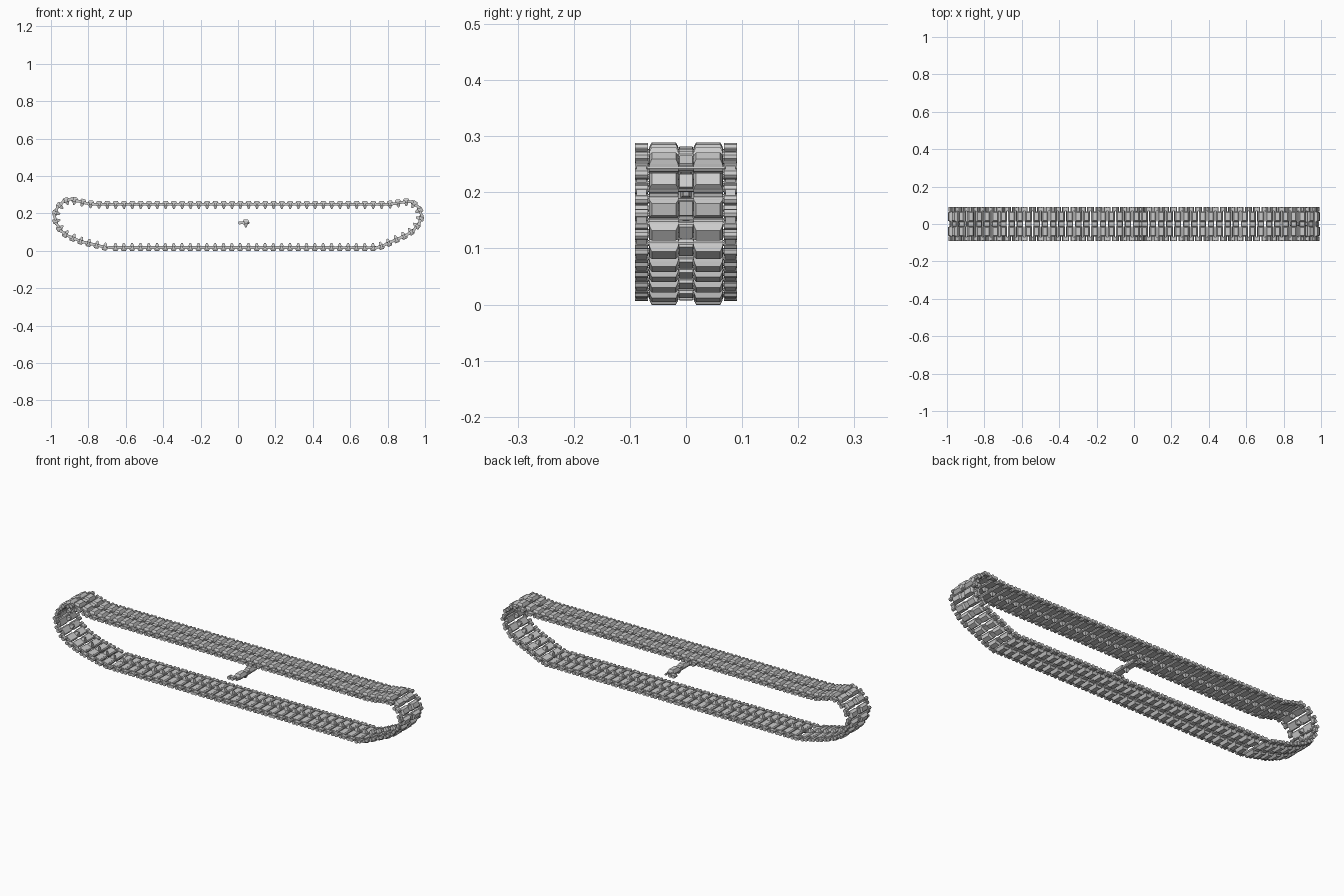
import bpy, bmesh, math
from mathutils import Vector, Matrix

if "Cube" in bpy.data.objects:
    bpy.data.objects.remove(bpy.data.objects["Cube"])

PITCH = 0.0445
PIN = 0.012      # pin offset from the shoe centre


def frustum(bm, x0, x1, y0, y1, z0, z1, inx, iny):
    """Box whose z1 end is inset by inx, iny."""
    lo = [bm.verts.new((x, y, z0)) for x, y in ((x0, y0), (x1, y0), (x1, y1), (x0, y1))]
    hi = [bm.verts.new((x, y, z1)) for x, y in ((x0 + inx, y0 + iny), (x1 - inx, y0 + iny),
                                               (x1 - inx, y1 - iny), (x0 + inx, y1 - iny))]
    bm.faces.new(lo)
    bm.faces.new(hi)
    for i in range(4):
        j = (i + 1) % 4
        bm.faces.new((lo[i], lo[j], hi[j], hi[i]))


def rod(bm, x, y0, y1, r, sides=8):
    """Faceted rod along y."""
    m = (Matrix.Translation((x, (y0 + y1) / 2, 0)) @ Matrix.Rotation(math.pi / 2, 4, 'X')
         @ Matrix.Rotation(math.pi / sides, 4, 'Z'))
    bmesh.ops.create_cone(bm, cap_ends=True, segments=sides, radius1=r, radius2=r,
                          depth=y1 - y0, matrix=m)


def shoe_mesh():
    bm = bmesh.new()
    # pins through the whole width
    for x in (-PIN, PIN):
        rod(bm, x, -0.090, 0.090, 0.005)
    for s in (-1, 1):
        a, b = sorted((s * 0.013, s * 0.066))
        # pin housings, web plate and tapered road pad
        for x in (-PIN, PIN):
            rod(bm, x, a, b, 0.0078)
        frustum(bm, -0.013, 0.013, a, b, 0.006, -0.0075, 0.002, 0.001)
        frustum(bm, -0.018, 0.018, a, b, 0.003, 0.010, 0.003, 0.001)
        frustum(bm, -0.015, 0.015, a + 0.001, b - 0.001, 0.010, 0.018, 0.004, 0.004)
        # end connectors reaching back to the previous shoe
        a, b = sorted((s * 0.068, s * 0.091))
        for x in (-PIN, PIN - PITCH):
            rod(bm, x, a, b, 0.0088)
        a, b = sorted((s * 0.070, s * 0.088))
        frustum(bm, PIN - PITCH, -PIN, a, b, -0.007, 0.007, 0, 0)
    # centre block and inner guide horn
    frustum(bm, -0.015, 0.015, -0.013, 0.013, -0.007, 0.010, 0.002, 0.001)
    frustum(bm, -0.011, 0.011, -0.010, 0.010, -0.007, -0.024, 0.007, 0.005)
    bmesh.ops.recalc_face_normals(bm, faces=bm.faces)
    me = bpy.data.meshes.new("track_shoe")
    bm.to_mesh(me)
    bm.free()
    return me


# pin line of the track loop (x, z), starting just right of the gap
ctrl = [(-0.655, 0.018), (-0.2, 0.018), (0.3, 0.018), (0.69, 0.018), (0.755, 0.022),
        (0.84, 0.058), (0.915, 0.095), (0.957, 0.135), (0.977, 0.187), (0.957, 0.237),
        (0.912, 0.262), (0.865, 0.258), (0.81, 0.25), (0.72, 0.249), (0.3, 0.249),
        (-0.3, 0.249), (-0.72, 0.249), (-0.80, 0.253), (-0.86, 0.267), (-0.91, 0.27),
        (-0.955, 0.24), (-0.977, 0.187), (-0.960, 0.130), (-0.920, 0.088), (-0.84, 0.052),
        (-0.77, 0.034), (-0.712, 0.020)]
pts = [Vector((x, 0, z)) for x, z in ctrl]

# smooth the corners by centripetal-style tangents
fine = []
for i in range(len(pts) - 1):
    p, q = pts[i], pts[i + 1]
    o = pts[max(i - 1, 0)]
    r = pts[min(i + 2, len(pts) - 1)]
    d = (q - p).length
    m0 = ((q - o).normalized()) * d
    m1 = ((r - p).normalized()) * d
    for k in range(16):
        t = k / 16
        fine.append(p * (2 * t**3 - 3 * t**2 + 1) + m0 * (t**3 - 2 * t**2 + t)
                    + q * (3 * t**2 - 2 * t**3) + m1 * (t**3 - t**2))
fine.append(pts[-1])
cum = [0.0]
for a, b in zip(fine, fine[1:]):
    cum.append(cum[-1] + (b - a).length)


def at(s):
    s = min(max(s, 0), cum[-1])
    i = next(k for k in range(1, len(cum)) if cum[k] >= s or k == len(cum) - 1)
    f = (s - cum[i - 1]) / (cum[i] - cum[i - 1])
    return fine[i - 1].lerp(fine[i], f)


def place(me, name, matrix):
    ob = bpy.data.objects.new(name, me)
    bpy.context.collection.objects.link(ob)
    ob.matrix_world = matrix


# shoes evenly spaced along the loop
shoe = shoe_mesh()
count = round(cum[-1] / PITCH)
for n in range(count + 1):
    s = cum[-1] * n / count
    t = (at(s + 0.012) - at(s - 0.012)).normalized()
    y = Vector((0, -1, 0))
    rot = Matrix((t, y, t.cross(y))).transposed().to_4x4()
    place(shoe, "track_shoe_%02d" % n, Matrix.Translation(at(s)) @ rot)

# loose spare shoe in the middle
place(shoe, "spare_shoe", Matrix.Translation((0.042, 0, 0.15)))
